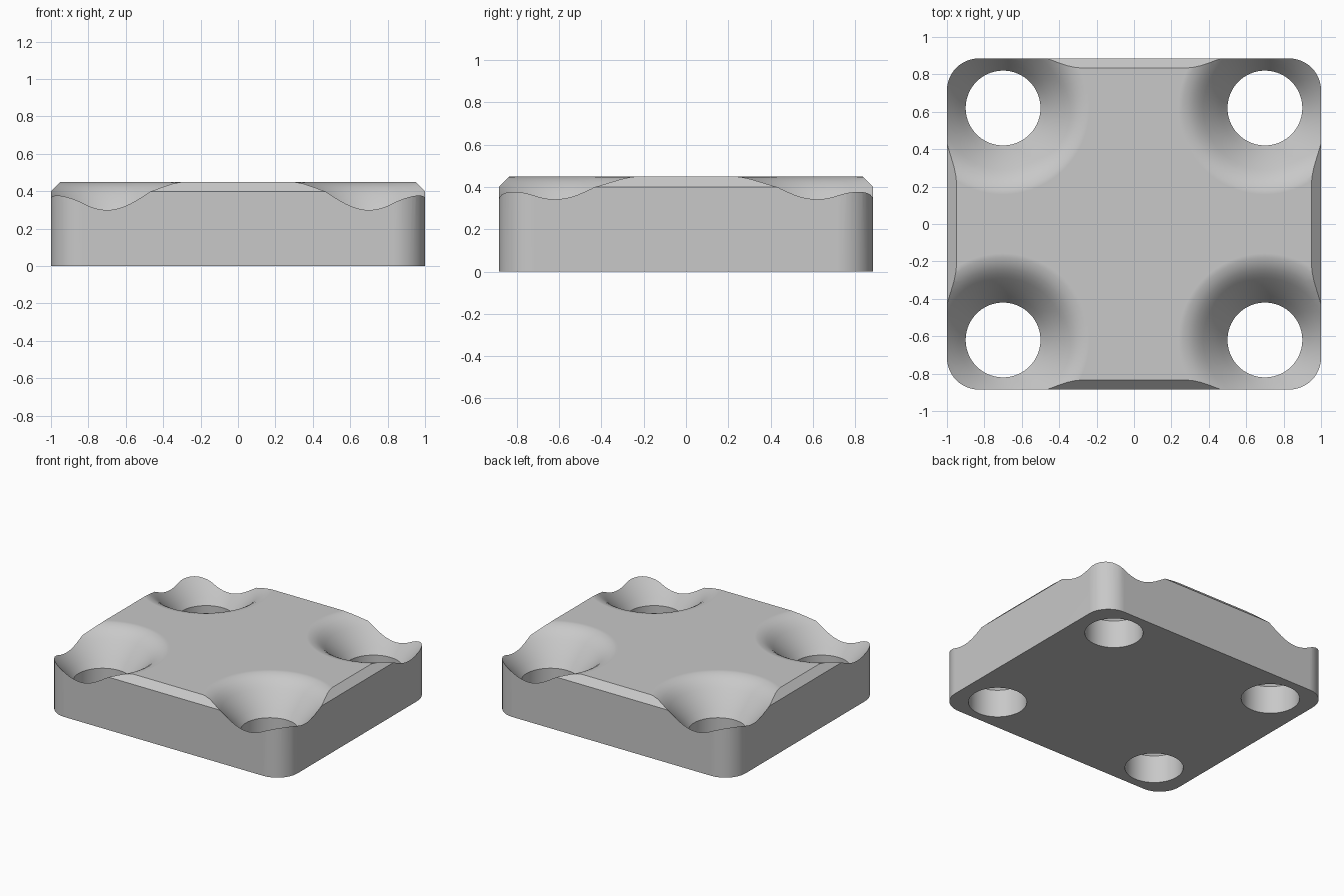
import bpy, bmesh, math

cube = bpy.data.objects.get("Cube")
if cube:
    bpy.data.objects.remove(cube, do_unlink=True)

HALF_X, HALF_Y, HEIGHT = 1.0, 0.885, 0.45
CHAMFER, CORNER = 0.05, 0.17
HOLE_X, HOLE_Y, HOLE_R = 0.7, 0.62, 0.2

grey = bpy.data.materials.new("plain grey")
grey.use_nodes = True
grey.diffuse_color = (0.58, 0.58, 0.58, 1)
grey.node_tree.nodes["Principled BSDF"].inputs["Base Color"].default_value = grey.diffuse_color


def make_object(name, bm):
    bmesh.ops.recalc_face_normals(bm, faces=bm.faces)
    mesh = bpy.data.meshes.new(name)
    bm.to_mesh(mesh)
    bm.free()
    mesh.materials.append(grey)
    obj = bpy.data.objects.new(name, mesh)
    bpy.context.collection.objects.link(obj)
    return obj


def loft(bm, loops):
    """Skin a stack of closed loops and cap both ends."""
    rings = [[bm.verts.new(p) for p in loop] for loop in loops]
    n = len(rings[0])
    for a, b in zip(rings, rings[1:]):
        for i in range(n):
            j = (i + 1) % n
            bm.faces.new((a[i], a[j], b[j], b[i]))
    bm.faces.new(rings[0][::-1])
    bm.faces.new(rings[-1])


def rounded_loop(inset, z, steps=12):
    points = []
    r = CORNER - inset
    for quarter, (sx, sy) in enumerate(((1, 1), (-1, 1), (-1, -1), (1, -1))):
        for k in range(steps + 1):
            a = (quarter + k / steps) * math.pi / 2
            points.append((sx * (HALF_X - CORNER) + r * math.cos(a),
                           sy * (HALF_Y - CORNER) + r * math.sin(a), z))
    return points


def circle_loop(cx, cy, r, z, sides=72):
    return [(cx + r * math.cos(2 * math.pi * i / sides),
             cy + r * math.sin(2 * math.pi * i / sides), z) for i in range(sides)]


# Plate body with rounded corners and a chamfered top rim
bm = bmesh.new()
loft(bm, [rounded_loop(0, 0), rounded_loop(0, HEIGHT - CHAMFER), rounded_loop(CHAMFER, HEIGHT)])
plate = make_object("mounting_plate", bm)

# Cutter: through hole opening into a flared dish that eases into the top
dish = [(HOLE_R, -0.1), (HOLE_R, 0.21), (0.235, 0.259), (0.265, 0.3), (0.3, 0.342),
        (0.33, 0.376), (0.353, 0.399), (0.38, 0.421), (0.41, 0.438), (0.44, 0.447),
        (0.47, 0.451), (0.47, 0.6)]
bm = bmesh.new()
for sx in (-1, 1):
    for sy in (-1, 1):
        loft(bm, [circle_loop(sx * HOLE_X, sy * HOLE_Y, r, z) for r, z in dish])
cutter = make_object("hole_cutter", bm)
cutter.hide_render = True

cut = plate.modifiers.new("holes", "BOOLEAN")
cut.operation = "DIFFERENCE"
cut.solver = "EXACT"
cut.object = cutter

bpy.ops.object.select_all(action="DESELECT")
plate.select_set(True)
bpy.context.view_layer.objects.active = plate
bpy.ops.object.modifier_apply(modifier=cut.name)
bpy.data.objects.remove(cutter, do_unlink=True)

# Smooth dishes and corners, crisp rims
bpy.ops.object.shade_smooth_by_angle(angle=math.radians(25))
weighted = plate.modifiers.new("even shading", "WEIGHTED_NORMAL")
weighted.keep_sharp = True
